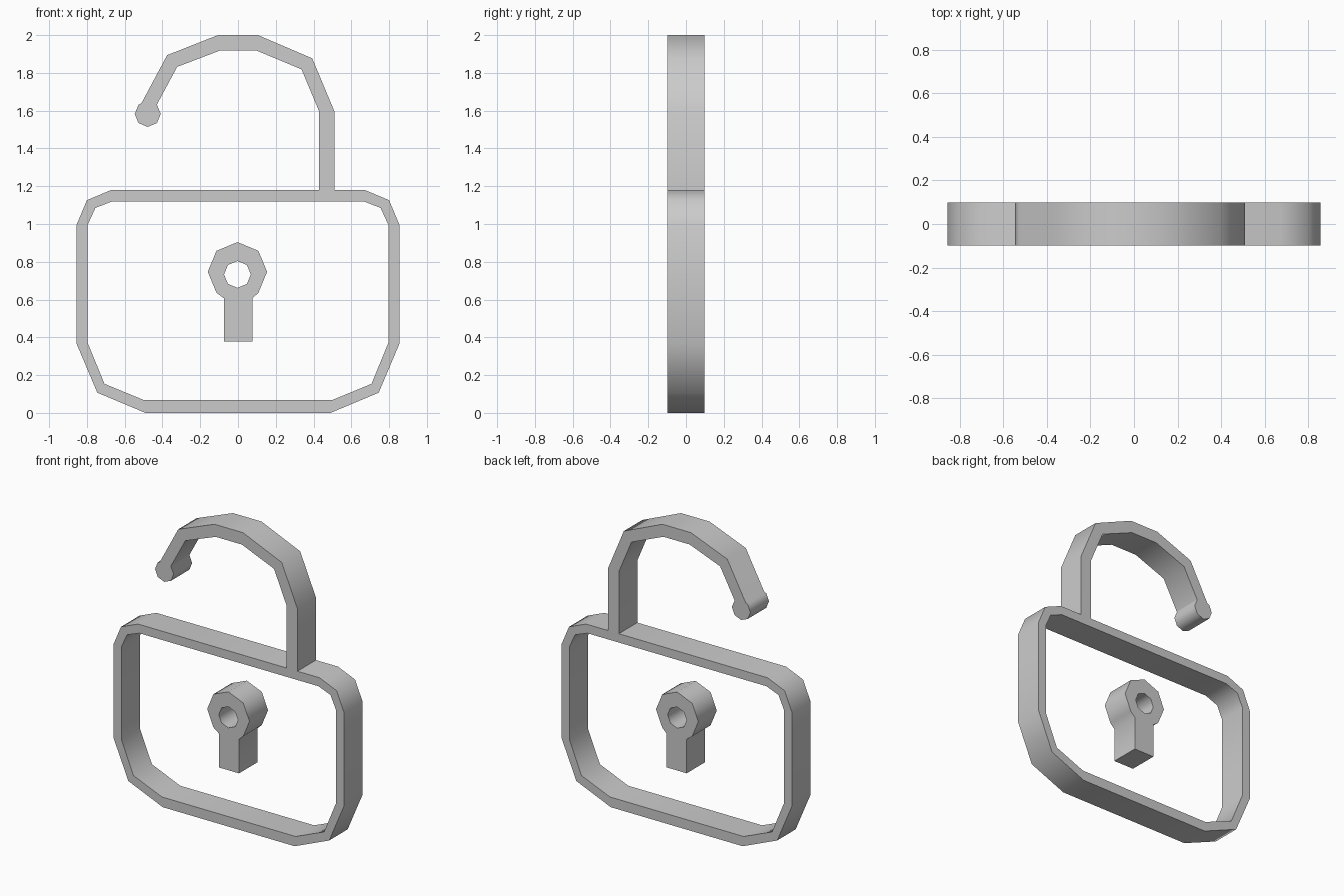
import bpy, bmesh, math
from mathutils import Vector

cube = bpy.data.objects.get("Cube")
if cube:
    bpy.data.objects.remove(cube, do_unlink=True)

HALF_DEPTH = 0.098

grey = bpy.data.materials.new("light grey")
grey.use_nodes = True
color = (0.6, 0.6, 0.6, 1)
grey.diffuse_color = color
grey.node_tree.nodes["Principled BSDF"].inputs["Base Color"].default_value = color


def arc(cx, cz, radius, degrees):
    """Points of a circle at the given angles."""
    return [(cx + radius * math.cos(math.radians(a)),
             cz + radius * math.sin(math.radians(a))) for a in degrees]


def mirrored(half):
    """Close a left half outline with its mirror image."""
    return half + [(-x, z) for x, z in reversed(half)]


def slab(name, *outlines):
    """Fill outlines (later ones are holes) and give them depth along y."""
    bm = bmesh.new()
    for points in outlines:
        verts = [bm.verts.new((x, -HALF_DEPTH, z)) for x, z in points]
        for i, v in enumerate(verts):
            bm.edges.new((verts[i - 1], v))
    bmesh.ops.triangle_fill(bm, edges=bm.edges[:], use_beauty=True, normal=(0, -1, 0))
    result = bmesh.ops.extrude_face_region(bm, geom=bm.faces[:], use_keep_orig=True)
    moved = [g for g in result["geom"] if isinstance(g, bmesh.types.BMVert)]
    bmesh.ops.translate(bm, verts=moved, vec=Vector((0, 2 * HALF_DEPTH, 0)))
    bmesh.ops.recalc_face_normals(bm, faces=bm.faces[:])
    mesh = bpy.data.meshes.new(name)
    bm.to_mesh(mesh)
    bm.free()
    mesh.materials.append(grey)
    obj = bpy.data.objects.new(name, mesh)
    bpy.context.collection.objects.link(obj)
    bpy.ops.object.select_all(action="DESELECT")
    obj.select_set(True)
    bpy.context.view_layer.objects.active = obj
    bpy.ops.object.shade_smooth_by_angle(angle=math.radians(50))
    return obj


# Body frame: rounded outline with a matching opening
slab("body_frame",
     mirrored([(-0.49, 0), (-0.745, 0.107), (-0.855, 0.367),
               (-0.855, 0.995), (-0.80, 1.126), (-0.674, 1.179)]),
     mirrored([(-0.496, 0.067), (-0.707, 0.154), (-0.796, 0.371),
               (-0.796, 0.995), (-0.755, 1.085), (-0.665, 1.12)]))

# Open shackle: bent bar ending in a round knob
shackle_outer = [(0.51, 1.179), (0.51, 1.597), (0.393, 1.877), (0.106, 2),
                 (-0.106, 2), (-0.375, 1.894), (-0.512, 1.638)]
shackle_inner = [(-0.428, 1.635), (-0.322, 1.832), (-0.096, 1.918),
                 (0.098, 1.918), (0.336, 1.819), (0.43, 1.595), (0.43, 1.179)]
knob = arc(-0.478, 1.583, 0.069, range(135, 406, 45))
slab("shackle", shackle_outer + knob + shackle_inner)

# Keyhole: octagonal ring with a straight stem below
head = arc(-0.003, 0.747, 0.157, range(-45, 226, 45))
stem = [(-0.074, 0.606), (-0.074, 0.378), (0.076, 0.378), (0.076, 0.606)]
slab("keyhole", head + stem, arc(-0.003, 0.733, 0.071, range(0, 360, 45)))
